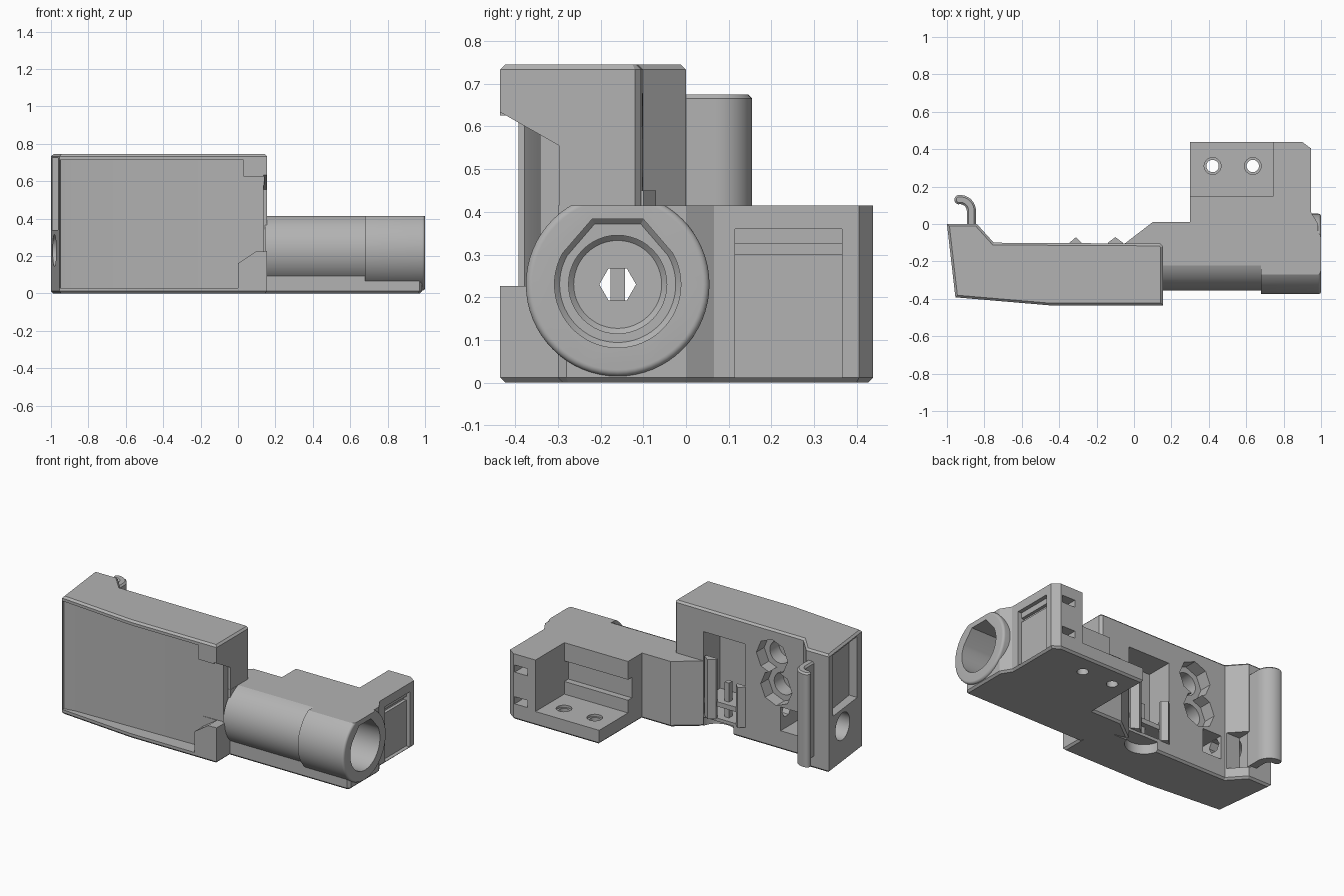
import bpy, bmesh, math
from mathutils import Vector

cube = bpy.data.objects.get("Cube")
if cube:
    bpy.data.objects.remove(cube, do_unlink=True)

grey = bpy.data.materials.new("plain_grey")
grey.use_nodes = True
COLOUR = (0.45, 0.45, 0.45, 1)
grey.diffuse_color = COLOUR
grey.node_tree.nodes["Principled BSDF"].inputs["Base Color"].default_value = COLOUR


def prism(name, axis, pts, lo, hi, chamfers=(), width=0.012, segments=1):
    """Extrude a 2D profile along an axis, with chamfered rims at the given heights."""
    bm = bmesh.new()
    k = "xyz".index(axis)

    def place(p, h):
        v = list(p)
        v.insert(k, h)
        return bm.verts.new(v)
    face = bm.faces.new([place(p, lo) for p in pts])
    move = Vector([hi - lo if a == axis else 0 for a in "xyz"])
    ext = bmesh.ops.extrude_face_region(bm, geom=[face])
    bmesh.ops.translate(bm, vec=move, verts=[g for g in ext["geom"] if isinstance(g, bmesh.types.BMVert)])
    bmesh.ops.recalc_face_normals(bm, faces=bm.faces)
    rims = [e for e in bm.edges if any(all(abs(v.co[k] - h) < 1e-4 for v in e.verts) for h in chamfers)]
    if rims:
        bmesh.ops.bevel(bm, geom=rims, offset=width, segments=segments, profile=0.5, affect="EDGES")
    me = bpy.data.meshes.new(name)
    bm.to_mesh(me)
    bm.free()
    me.materials.append(grey)
    ob = bpy.data.objects.new(name, me)
    bpy.context.collection.objects.link(ob)
    return ob


def box(name, x, y, z):
    return prism(name, "z", [(x[0], y[0]), (x[1], y[0]), (x[1], y[1]), (x[0], y[1])], *z)


def arc(c, r, start=0, end=360, n=48):
    full = end - start == 360
    steps = n if full else n + 1
    angles = [math.radians(start + (end - start) * i / n) for i in range(steps)]
    return [(c[0] + r * math.cos(a), c[1] + r * math.sin(a)) for a in angles]


def combine(ob, other, how="DIFFERENCE"):
    mod = ob.modifiers.new(how, "BOOLEAN")
    mod.object, mod.operation, mod.solver = other, how, "EXACT"
    bpy.context.view_layer.objects.active = ob
    bpy.ops.object.modifier_apply(modifier=mod.name)
    bpy.data.objects.remove(other, do_unlink=True)


def smooth(ob):
    bpy.ops.object.select_all(action="DESELECT")
    ob.select_set(True)
    bpy.context.view_layer.objects.active = ob
    bpy.ops.object.shade_smooth_by_angle(angle=math.radians(16))


AXLE = (-0.16, 0.23)

# Tray housing: bowed front, raised column at its outer end
tray = prism("tray_housing", "z", [
    (-1, 0), (-0.84, 0), (-0.75, -0.1), (0.14, -0.105), (0.155, -0.12), (0.155, -0.435),
    (-0.45, -0.435), (-0.955, -0.392)], 0, 0.745, (0, 0.745))

# Open front of the tray: sloped lip, shallow panel, notched end wall
combine(tray, prism("cut", "z", [
    (-0.96, -0.5), (-0.95, -0.378), (-0.88, -0.366), (0, -0.345), (0, -0.5)], 0.03, 0.715))
combine(tray, prism("cut", "z", [
    (-0.02, -0.5), (-0.02, -0.3455), (0.138, -0.342), (0.138, -0.5)], 0.225, 0.625))
combine(tray, prism("cut", "x", [
    (-0.5, 0.226), (-0.5, 0.67), (-0.297, 0.555), (-0.297, 0.226)], 0.137, 0.2))
combine(tray, prism("cut", "y", [(-0.01, 0.155), (0.1, 0.228), (-0.01, 0.228)], -0.5, -0.347))
combine(tray, box("cut", (-0.02, 0.03), (-0.5, -0.347), (0.5, 0.714)))

# Rear pockets: tall window, two round pockets, square window, lower arch
combine(tray, box("cut", (-0.34, -0.05), (-0.27, 0.1), (0.08, 0.6)))
for x, z in ((-0.53, 0.57), (-0.56, 0.38)):
    combine(tray, prism("cut", "y", arc((x, z), 0.11, n=8), -0.18, 0.1))
    combine(tray, prism("cut", "y", arc((x, z), 0.07, n=32), -0.27, 0.1))
combine(tray, box("cut", (-0.72, -0.59), (-0.27, 0.1), (0.12, 0.27)))
combine(tray, prism("cut", "z", arc((-0.15, -0.09), 0.11, n=32), -0.1, 0.06))

# Outer end: recess, round socket, axle channel, column notch
combine(tray, prism("cut", "z", [
    (-1.1, -0.045), (-0.945, -0.045), (-0.905, -0.335), (-1.1, -0.335)], 0.34, 0.725))
combine(tray, prism("cut", "x", arc(AXLE, 0.085, n=32), -1.1, -0.85))
combine(tray, prism("cut", "x", arc(AXLE, 0.043, n=6), -0.9, 0.3))
combine(tray, box("cut", (-0.85, -0.7), (-0.095, 0.1), (0.07, 0.3)))
smooth(tray)

# Ribs inside the tall window
post = prism("window_post", "z", [
    (-0.14, -0.115), (-0.06, -0.115), (-0.06, -0.1), (-0.1, -0.07), (-0.14, -0.1)], 0.075, 0.45)
nib = prism("window_nib", "z", [
    (-0.345, -0.115), (-0.28, -0.115), (-0.28, -0.1), (-0.31, -0.07), (-0.345, -0.1)], 0.075, 0.33)
bar = box("window_bar", (-0.341, -0.049), (-0.275, -0.11), (0.15, 0.18))
rib = box("axle_rib", (-0.2, -0.17), (-0.177, -0.143), (0.075, 0.3))

# Curved clip standing behind the raised column
clip = prism("curved_clip", "z",
             [(-0.845, -0.02)] + arc((-0.93, 0.07), 0.085, 0, 90, 12)
             + arc((-0.935, 0.13), 0.025, 100, 260, 16)
             + arc((-0.93, 0.07), 0.036, 90, 0, 10) + [(-0.894, -0.02)], 0.08, 0.675, (0.675,), 0.01)
smooth(clip)

# Bracket body with neck and raised block, stepped back above the barrel axis
body = prism("bracket_body", "z", [
    (0.14, -0.3), (0.97, -0.3), (0.985, -0.28), (0.985, 0), (0.945, 0.065),
    (0.945, 0.405), (0.9, 0.438), (0.3, 0.438), (0.3, 0.01), (0.1, 0.01),
    (-0.05, -0.105), (0.1, -0.14)], 0, 0.46, (0,))
combine(body, box("cut", (0.156, 1.1), (-0.5, -0.2), (0.23, 0.6)))

# Two-step round barrel, kept off the back of the neck, then one level top
barrel = prism("cut", "x", arc(AXLE, 0.195, n=64), 0.145, 0.72)
combine(barrel, box("cut", (0, 0.8), (-0.1, 0.2), (-0.1, 0.6)))
collar = prism("cut", "x", arc(AXLE, 0.215, n=64), 0.68, 1, (1,), 0.015, 7)
combine(barrel, collar, "UNION")
combine(body, barrel, "UNION")
combine(body, box("cut", (-0.2, 1.1), (-0.5, 0.6), (0.415, 0.6)))

# Teardrop bore, stepped socket and hexagonal channel
teardrop = arc(AXLE, 0.148, 150, 390, 40) + [
    (AXLE[0] + 0.06, 0.383), (AXLE[0] - 0.06, 0.383)]
combine(body, prism("cut", "x", teardrop, 0.35, 1.1, (0.35,), 0.012))
combine(body, prism("cut", "x", arc(AXLE, 0.115), 0.25, 0.4, (0.25,), 0.012))
combine(body, prism("cut", "x", arc(AXLE, 0.043, n=6), -0.2, 0.3))

# Shelf pocket with an open-ended back groove and two screw holes
combine(body, box("cut", (0.2, 0.745), (0.15, 0.6), (0.09, 0.6)))
combine(body, box("cut", (0.2, 0.745), (0.11, 0.16), (0.17, 0.3)))
for x in (0.42, 0.635):
    combine(body, prism("cut", "z", arc((x, 0.31), 0.033, n=32), -0.1, 0.2))
    combine(body, prism("cut", "z", arc((x, 0.31), 0.045, n=32), 0.075, 0.2))

# Side recess with a cross groove, and strap slots through the block
combine(body, box("cut", (0.92, 1.1), (0.115, 0.365), (0.012, 0.36)))
combine(body, box("cut", (0.9, 0.93), (0.115, 0.365), (0.3, 0.325)))
for z in (0.1, 0.3):
    combine(body, box("cut", (0.8, 0.89), (0.3, 0.6), (z, z + 0.045)))
smooth(body)
